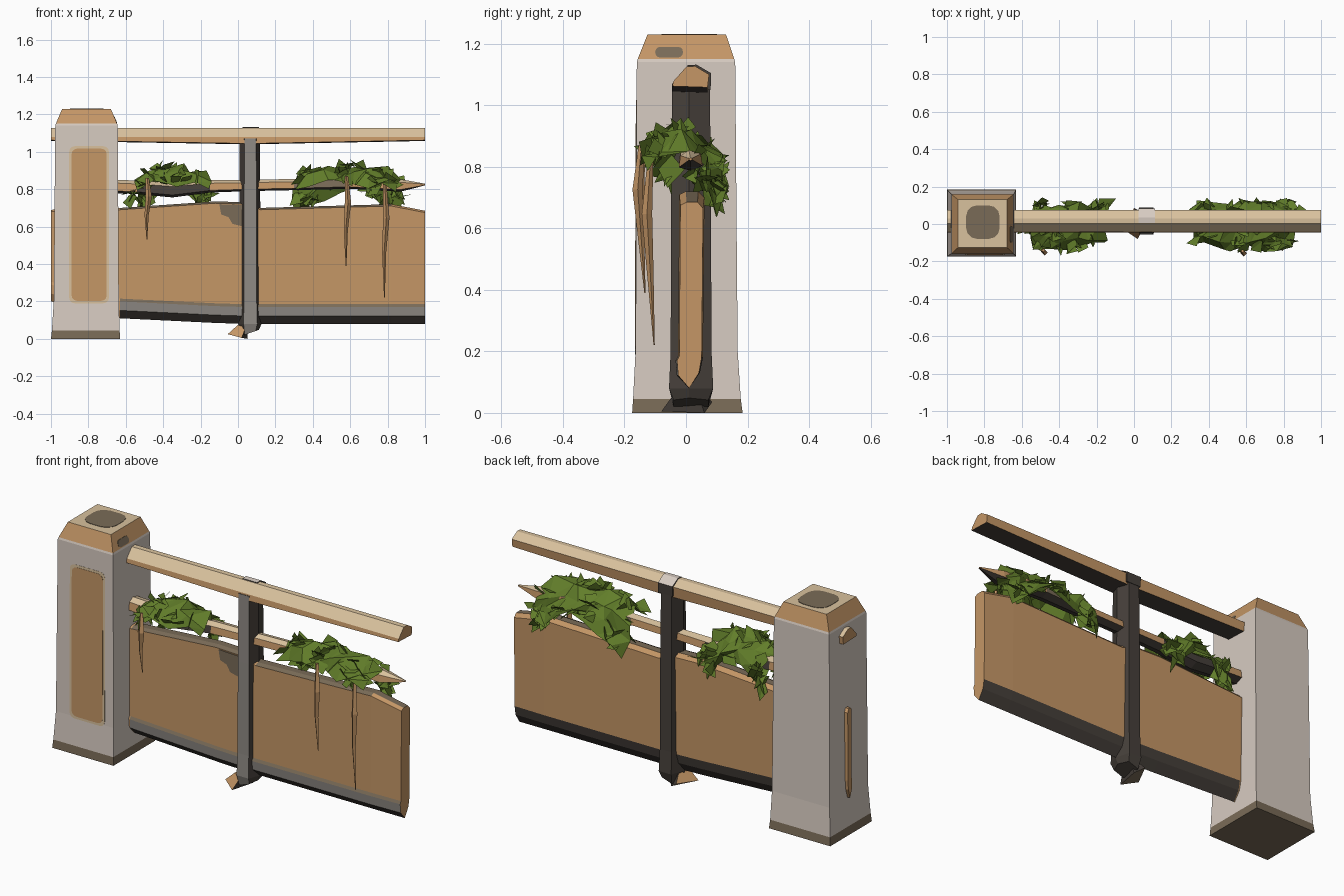
import bpy, bmesh, math, random
from mathutils import Vector

if "Cube" in bpy.data.objects:
    bpy.data.objects.remove(bpy.data.objects["Cube"])

random.seed(7)


def material(name, r, g, b):
    m = bpy.data.materials.new(name)
    m.diffuse_color = tuple((c / 255) ** 2.2 for c in (r, g, b)) + (1,)
    m.use_nodes = True
    m.node_tree.nodes["Principled BSDF"].inputs["Base Color"].default_value = m.diffuse_color
    return m


STONE = material("pale stone", 214, 202, 192)
ORANGE = material("orange wood", 195, 149, 102)
LIGHT = material("light tan", 216, 192, 156)
BROWN = material("mossy brown", 121, 107, 88)
GREY = material("worn grey", 142, 137, 131)
DARK = material("charcoal", 72, 66, 61)
GREEN = material("ivy green", 98, 125, 46)


def finish(name, bm, mats, rule=None, solid=True):
    if solid:
        bmesh.ops.recalc_face_normals(bm, faces=bm.faces)
    bm.normal_update()
    me = bpy.data.meshes.new(name)
    for m in mats:
        me.materials.append(m)
    if rule:
        for f in bm.faces:
            f.material_index = rule(f.calc_center_median(), f.normal)
    bm.to_mesh(me)
    bm.free()
    ob = bpy.data.objects.new(name, me)
    bpy.context.collection.objects.link(ob)
    return ob


def loft(name, rings, mats, rule=None):
    """Skin a list of equal-sized point rings and cap both ends."""
    bm = bmesh.new()
    vs = [[bm.verts.new(p) for p in r] for r in rings]
    n = len(vs[0])
    for a, b in zip(vs, vs[1:]):
        for i in range(n):
            j = (i + 1) % n
            bm.faces.new((a[i], a[j], b[j], b[i]))
    bm.faces.new(vs[0])
    bm.faces.new(vs[-1])
    return finish(name, bm, mats, rule)


def rect(x0, x1, y0, y1, z):
    return [(x0, y0, z), (x1, y0, z), (x1, y1, z), (x0, y1, z)]


def rounded(u0, u1, v0, v1, r):
    """Outline of a rounded rectangle."""
    pts = []
    for k, (cu, cv) in enumerate(((u1 - r, v1 - r), (u0 + r, v1 - r), (u0 + r, v0 + r), (u1 - r, v0 + r))):
        for s in range(4):
            a = math.pi / 2 * (k + s / 3)
            pts.append((cu + r * math.cos(a), cv + r * math.sin(a)))
    return pts


# Stone pillar with stained base and sloped cap
def pillar_rule(c, n):
    if c.z < 0.05:
        return 1
    if c.z > 1.16:
        return 3 if n.z > 0.9 else 2
    return 0


loft("pillar", [rect(-1, -0.63, -0.175, 0.184, 0), rect(-0.995, -0.633, -0.172, 0.178, 0.045),
                rect(-0.985, -0.637, -0.164, 0.168, 0.2), rect(-0.977, -0.643, -0.16, 0.16, 1.14),
                rect(-0.974, -0.646, -0.157, 0.157, 1.15), rect(-0.94, -0.68, -0.125, 0.13, 1.23)],
     [STONE, BROWN, ORANGE, LIGHT], pillar_rule)


# Painted panel on the pillar front, with a pale border, and stains on the cap
def front_plate(name, box, mat, lift):
    y = lambda z: -0.164 + (z - 0.2) * 0.00426
    pts = rounded(*box, 0.03)
    loft(name, [[(u, y(v) - lift, v) for u, v in pts], [(u, y(v) + 0.002, v) for u, v in pts]], [mat])


front_plate("panel_border", (-0.903, -0.69, 0.19, 1.03), LIGHT, 0.001)
front_plate("pillar_panel", (-0.89, -0.702, 0.203, 1.017), ORANGE, 0.0025)
stain = rounded(-0.898, -0.718, -0.08, 0.1, 0.06)
loft("cap_stain", [[(u, v, z) for u, v in stain] for z in (1.228, 1.232)], [BROWN])
side = rounded(-0.1, -0.01, 1.155, 1.19, 0.016)
slope_x = lambda z: -0.646 - (z - 1.15) * 0.425
loft("cap_side_stain", [[(slope_x(v) + d, u, v) for u, v in side] for d in (-0.003, 0.002)], [BROWN])

# Top handrail
RAIL = [(-0.045, 1.062), (-0.041, 1.078), (0.002, 1.126), (0.03, 1.127), (0.075, 1.1), (0.07, 1.058)]


def rail_rule(c, n):
    if n.z < -0.5:
        return 2
    return 1 if n.z > 0.3 else 0


def rail_ring(x, sag):
    return [(x, y, z - (sag if z < 1.07 else 0)) for y, z in RAIL]


loft("top_rail", [rail_ring(-1, 0), rail_ring(0.06, 0.018), rail_ring(1, 0)],
     [ORANGE, LIGHT, DARK], rail_rule)

# Pale cap of the post lying over the top and back of the rail
loft("post_cap", [[(x, 0.005, 1.12), (x, 0.005, 1.13), (x, 0.034, 1.132), (x, 0.082, 1.104),
                   (x, 0.08, 1.05), (x, 0.05, 1.05)] for x in (0.025, 0.112)],
     [STONE, DARK], lambda c, n: 1 if n.z < 0.2 else 0)

# Middle rail with pointed tip, weathered dark under the left ivy
MID = [(-0.02, 0.8), (-0.015, 0.835), (0.01, 0.85), (0.045, 0.84), (0.05, 0.805), (0.015, 0.79)]


def mid_ring(x, dz, s=1):
    return [(x, 0.015 + (y - 0.015) * s, 0.82 + (z - 0.82) * s + dz) for y, z in MID]


def mid_rule(c, n):
    if n.z < -0.4 or (-0.55 < c.x < -0.15 and n.z < 0.4):
        return 2
    if n.z > 0.6:
        return 1
    return 3 if 0.3 < c.x < 0.7 else 0


loft("middle_rail", [mid_ring(-0.66, -0.005, 1.2), mid_ring(-0.54, -0.01, 1.2), mid_ring(-0.35, -0.025, 1.3),
                     mid_ring(-0.15, -0.005, 1.1), mid_ring(0.06, 0.0), mid_ring(0.3, 0.005),
                     mid_ring(0.6, 0.015, 1.1), mid_ring(0.87, 0.0, 1.1), mid_ring(1, 0.005, 0.15)],
     [ORANGE, LIGHT, DARK, BROWN], mid_rule)

# Large board with bevelled lower edge
BOARD = [(0.0, 0.70), (-0.022, 0.69), (-0.026, 0.185), (-0.034, 0.17), (-0.03, 0.122), (0.01, 0.08),
         (0.045, 0.13), (0.055, 0.18), (0.06, 0.68), (0.04, 0.70)]


def board_ring(x, low, high, s=1):
    return [(x, 0.015 + (y - 0.015) * s, z + (low if z < 0.3 else high)) for y, z in BOARD]


def board_rule(c, n):
    if abs(n.x) > 0.9 or c.x < -0.7:
        return 0
    if c.z < 0.215 and n.z < -0.13:
        return 2
    if c.z < 0.215 and n.y < 0:
        return 3 if n.z > 0.2 else 1
    return 3 if n.z > 0.9 else 0


loft("board", [board_ring(-1, 0.12, -0.01, 0.4), board_ring(-0.63, 0.03, 0.0), board_ring(-0.12, 0.005, 0.035),
               board_ring(0.04, 0.0, 0.03), board_ring(0.12, 0.0, 0.0), board_ring(0.82, 0.0, 0.02),
               board_ring(1, 0.0, -0.015, 0.9)],
     [ORANGE, GREY, DARK, BROWN], board_rule)
patch = [(-0.1, 0.72), (-0.09, 0.665), (-0.05, 0.65), (-0.03, 0.615), (0.03, 0.6), (0.03, 0.715)]
loft("board_stain", [[(u, y, v) for u, v in patch] for y in (-0.0255, -0.019)], [BROWN])


# Upright post with a flared foot
def post_ring(z, grow, low=0.0):
    base = [(0.032, -0.05), (0.1, -0.05), (0.121, 0.01), (0.1, 0.083), (0.03, 0.083), (0.005, 0.01)]
    return [(0.062 + (x - 0.062) * grow, 0.015 + (y - 0.015) * grow, z + low * (x - 0.06)) for x, y in base]


loft("post", [post_ring(0.03, 0.85, 0.3), post_ring(0.08, 1.08), post_ring(0.2, 1.0), post_ring(0.7, 0.97),
              post_ring(1.07, 0.92)],
     [DARK, GREY], lambda c, n: 1 if n.y < -0.8 else 0)
loft("post_foot", [[(-0.055, -0.03, 0.025), (0.02, -0.08, 0.005), (0.05, 0.06, 0.0), (0.0, 0.085, 0.035)],
                   [(0.0, -0.03, 0.075), (0.04, -0.04, 0.06), (0.05, 0.04, 0.06), (0.01, 0.05, 0.075)]],
     [ORANGE, BROWN, DARK], lambda c, n: 1 if n.z < -0.6 else (2 if n.x > 0.4 else 0))

# Ivy draped over the middle rail: crumpled sheet plus folded leaves
PATH = [(-0.14, 0.84), (-0.09, 0.90), (-0.01, 0.93), (0.06, 0.88), (0.1, 0.81), (0.11, 0.71)]


def drape(u, t, x0, x1):
    end = abs(2 * u - 1)
    k = min(int(t), len(PATH) - 2)
    a, b = Vector(PATH[k]), Vector(PATH[k + 1])
    p = a.lerp(b, t - k)
    z = 0.89 + (p.y - 0.89) * ((0.45 + 0.6 * end) if p.y < 0.82 else 1) - 0.055 * end ** 2
    return Vector((x0 + (x1 - x0) * u, p.x * (1 - 0.15 * end), z))


def jitter(s):
    return Vector([random.uniform(-s, s) for _ in range(3)])


def ivy(name, x0, x1, leaves, tufts):
    bm = bmesh.new()
    nx = round((x1 - x0) / 0.08)
    grid = [[bm.verts.new(drape(i / nx, t, x0, x1) + jitter(0.027)) for t in range(len(PATH))]
            for i in range(nx + 1)]
    for i in range(nx):
        for t in range(len(PATH) - 1):
            a, b, c, d = grid[i][t], grid[i + 1][t], grid[i + 1][t + 1], grid[i][t + 1]
            bm.faces.new((a, b, c))
            bm.faces.new((a, c, d))
    spots = [drape(random.random(), random.uniform(0, 4.9), x0, x1) for _ in range(leaves)]
    for tx, ty, tz in tufts:
        spots += [Vector((tx, ty, tz)) + jitter(0.026) for _ in range(6)]
    for p in spots:
        out = Vector((random.uniform(-1, 1), (p.y - 0.01) * 5, (p.z - 0.86) * 4)) + jitter(0.5)
        out = out.normalized() * random.uniform(0.045, 0.075)
        side = out.cross(jitter(1)).normalized() * random.uniform(0.028, 0.045)
        base, mid, tip = p - out * 0.8, p - out * 0.1 + jitter(0.012), p + out * 0.85
        v = [bm.verts.new(q) for q in (base, mid + side, tip, mid - side)]
        bm.faces.new((v[0], v[1], v[2]))
        bm.faces.new((v[0], v[2], v[3]))
    finish(name, bm, [GREEN], solid=False)


ivy("ivy_left", -0.53, -0.16, 32, [(-0.57, 0.0, 0.77), (-0.17, 0.09, 0.76), (-0.48, 0.09, 0.76)])
ivy("ivy_right", 0.3, 0.86, 46, [(0.35, 0.07, 0.76), (0.87, 0.05, 0.77), (0.73, -0.08, 0.81), (0.82, 0.09, 0.72)])

# Hanging dry stems
for i, (x, y, top, bottom) in enumerate([(-0.485, -0.14, 0.86, 0.53), (0.58, -0.145, 0.87, 0.39),
                                         (0.785, -0.115, 0.83, 0.22)]):
    rings = []
    for f, r in ((0, 0.009), (0.3, 0.017), (0.6, 0.011), (1, 0.002)):
        cx, cy, z = x + 0.008 * math.sin(f * 6), y - 0.012 * math.sin(f * 5), top + (bottom - top) * f
        rings.append([(cx - r, cy, z), (cx, cy - r, z), (cx + r, cy, z), (cx, cy + r, z)])
    loft(f"hanging_stem_{i + 1}", rings, [ORANGE])
